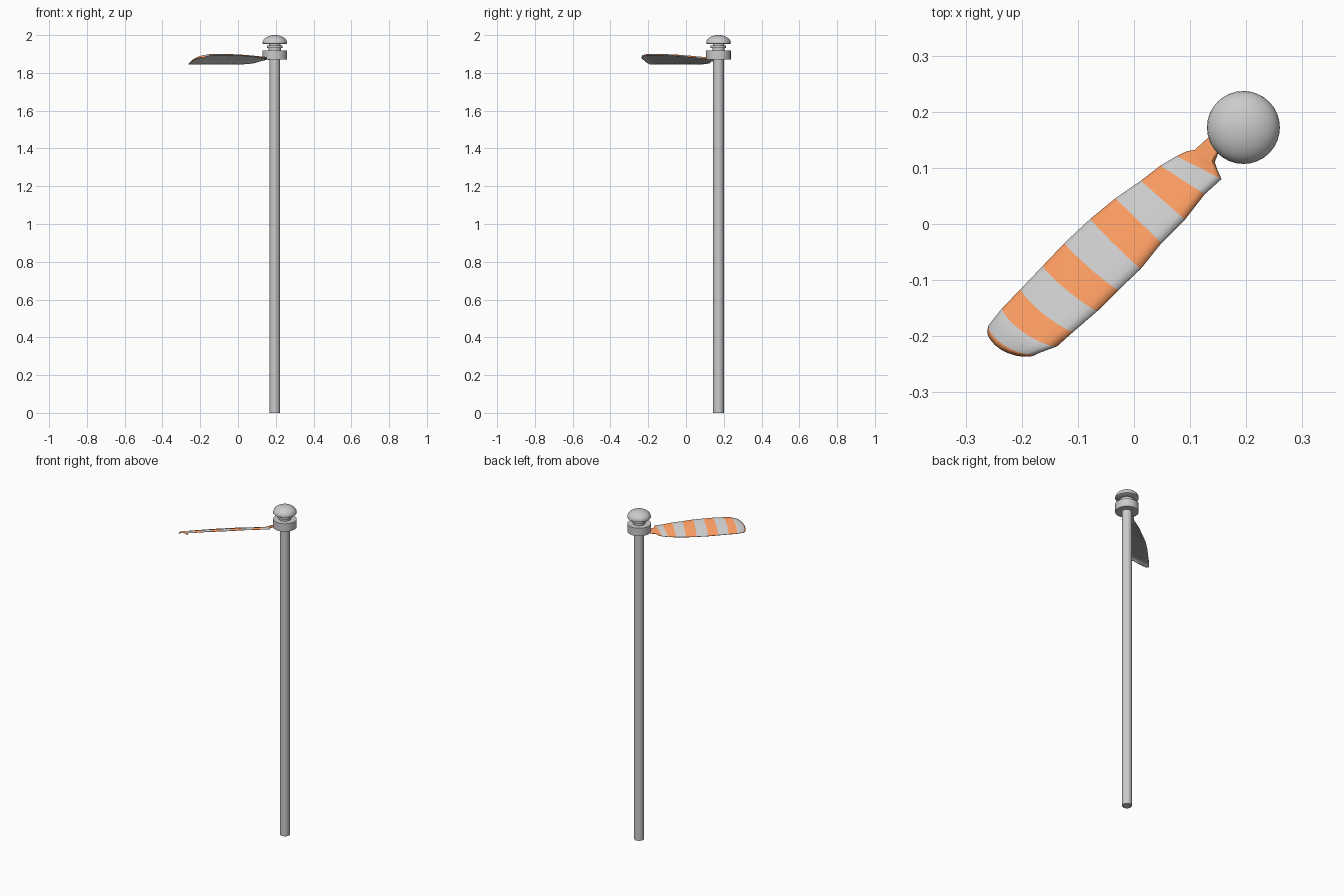
import bpy, bmesh, math

if "Cube" in bpy.data.objects:
    bpy.data.objects.remove(bpy.data.objects["Cube"])

CX, CY = 0.195, 0.172


def finish(obj, angle=35):
    bpy.ops.object.select_all(action='DESELECT')
    obj.select_set(True)
    bpy.context.view_layer.objects.active = obj
    bpy.ops.object.shade_smooth_by_angle(angle=math.radians(angle))


def lathe(name, profile, segs=32):
    """Revolve (radius, z) points about the pole axis."""
    bm = bmesh.new()
    vs = [bm.verts.new((r, 0, z)) for r, z in profile]
    es = [bm.edges.new(p) for p in zip(vs, vs[1:])]
    bmesh.ops.spin(bm, geom=vs + es, cent=(0, 0, 0), axis=(0, 0, 1),
                   angle=2 * math.pi, steps=segs, use_duplicate=False)
    bmesh.ops.remove_doubles(bm, verts=bm.verts, dist=1e-5)
    bmesh.ops.recalc_face_normals(bm, faces=bm.faces)
    me = bpy.data.meshes.new(name)
    bm.to_mesh(me)
    bm.free()
    obj = bpy.data.objects.new(name, me)
    obj.location = (CX, CY, 0)
    bpy.context.collection.objects.link(obj)
    finish(obj)
    return obj


def material(name, rgb):
    m = bpy.data.materials.new(name)
    m.diffuse_color = (*rgb, 1)
    m.use_nodes = True
    m.node_tree.nodes["Principled BSDF"].inputs["Base Color"].default_value = m.diffuse_color
    return m


# Pole, swivel collar, neck and domed cap
lathe("pole", [(0, 0), (0.028, 0), (0.028, 1.875), (0, 1.875)], 24)
lathe("swivel_collar", [(0, 1.87), (0.065, 1.87), (0.065, 1.918), (0, 1.918)])
lathe("neck", [(0, 1.915), (0.033, 1.915), (0.033, 1.932), (0.041, 1.932),
               (0.041, 1.945), (0.03, 1.945), (0.03, 1.956), (0, 1.956)])
dome = [(0.065 * math.cos(a), 1.96 + 0.04 * math.sin(a))
        for a in [i * math.pi / 16 for i in range(8)]]
lathe("dome_cap", [(0, 1.953), (0.06, 1.953), (0.065, 1.956)] + dome + [(0, 2.0)])

# Striped sock: back edge (x, y, z), front edge (x, y, z), bow toward the tip
stations = [
    (0.150, 0.170, 1.872, 0.168, 0.145, 1.880, 0.0),
    (0.130, 0.152, 1.866, 0.150, 0.126, 1.883, 0.0),
    (0.108, 0.132, 1.861, 0.144, 0.110, 1.884, 0.0),
    (0.095, 0.130, 1.856, 0.148, 0.098, 1.886, 0.0),
    (0.076, 0.121, 1.852, 0.156, 0.080, 1.888, 0.0),
    (0.047, 0.104, 1.849, 0.126, 0.053, 1.891, 0.0),
    (0.012, 0.077, 1.847, 0.091, 0.008, 1.896, 0.0),
    (-0.033, 0.046, 1.847, 0.049, -0.034, 1.900, 0.0),
    (-0.078, 0.009, 1.847, 0.012, -0.080, 1.903, 0.002),
    (-0.124, -0.034, 1.847, -0.028, -0.118, 1.905, 0.004),
    (-0.163, -0.075, 1.847, -0.065, -0.155, 1.906, 0.006),
    (-0.202, -0.116, 1.847, -0.108, -0.192, 1.906, 0.009),
    (-0.235, -0.150, 1.847, -0.137, -0.218, 1.904, 0.014),
    (-0.259, -0.180, 1.848, -0.172, -0.231, 1.897, 0.018),
    (-0.261, -0.188, 1.845, -0.177, -0.234, 1.886, 0.021),
]
ts = [0, 0.06, 0.15, 0.3, 0.45, 0.6, 0.75, 0.87, 0.94, 0.98, 1.0]


def section(s):
    """Arched cross-section with the front edge rolled under."""
    pts = []
    for t in ts:
        b = s[6] * (4 * t * (1 - t)) ** 0.7
        roll = max(0, (t - 0.86) / 0.14) ** 2 * 0.011
        pts.append((s[0] + (s[3] - s[0]) * t - 0.70 * b,
                    s[1] + (s[4] - s[1]) * t - 0.71 * b,
                    s[2] + (s[5] - s[2]) * t + 0.005 * math.sin(math.pi * t) - roll))
    return pts


bm = bmesh.new()
rows = [[bm.verts.new(p) for p in section(s)] for s in stations]
for i, (a, b) in enumerate(zip(rows, rows[1:])):
    for j in range(len(ts) - 1):
        f = bm.faces.new((a[j], b[j], b[j + 1], a[j + 1]))
        f.material_index = 1 if i >= 4 and i % 2 == 0 else 0
        f.normal_update()
        if f.normal.z < 0:
            f.normal_flip()
me = bpy.data.meshes.new("striped_sock")
bm.to_mesh(me)
bm.free()
sock = bpy.data.objects.new("striped_sock", me)
bpy.context.collection.objects.link(sock)
me.materials.append(material("orange", (0.95, 0.33, 0.12)))
me.materials.append(material("grey", (0.8, 0.8, 0.8)))
finish(sock, 60)

# Thin cloth with a plain grey underside
mod = sock.modifiers.new("cloth", 'SOLIDIFY')
mod.thickness = 0.003
mod.offset = -1
mod.material_offset = 1
